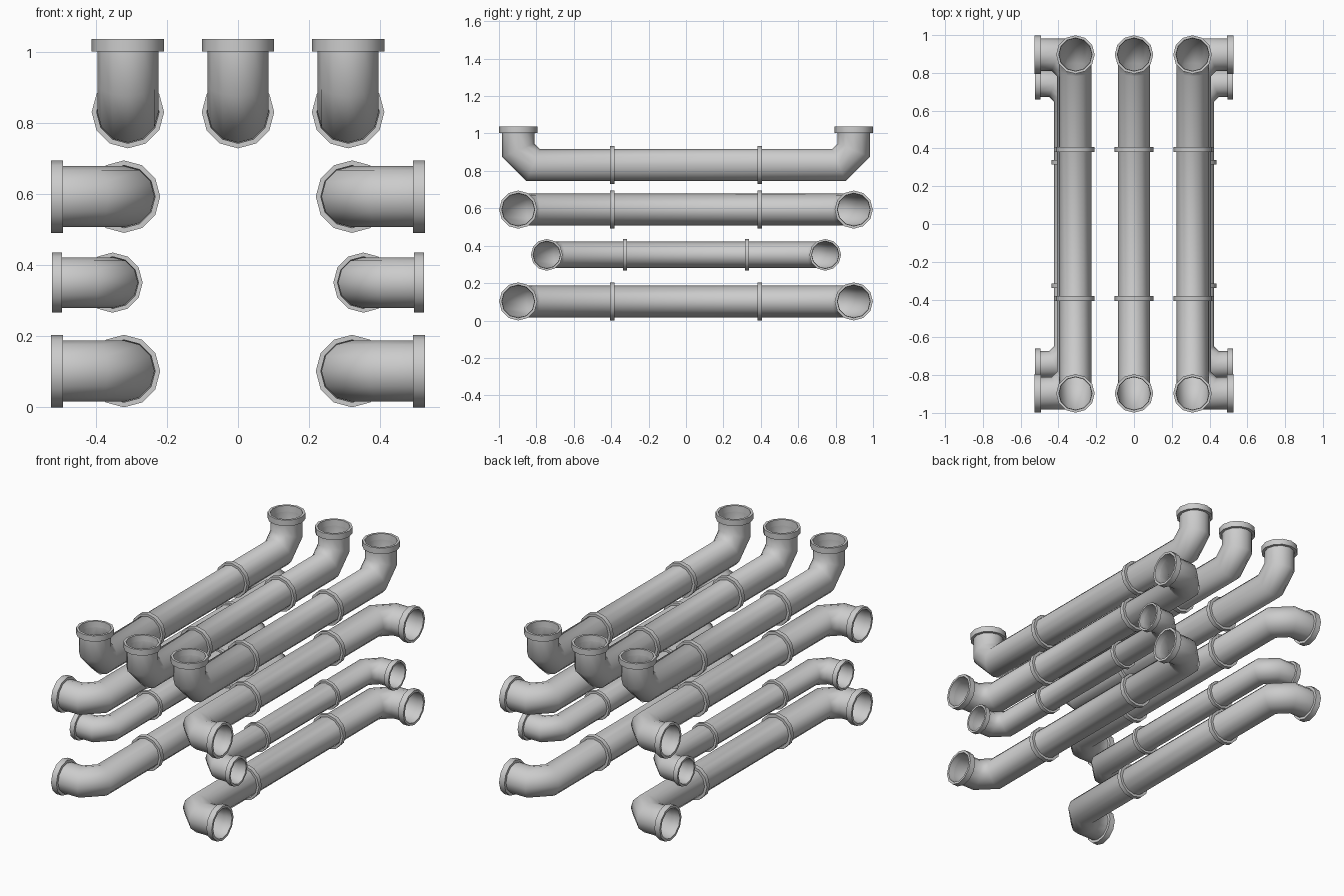
import bpy, bmesh
from math import sin, cos, tan, pi, radians
from mathutils import Vector, Matrix

if "Cube" in bpy.data.objects:
    bpy.data.objects.remove(bpy.data.objects["Cube"])

SIDES = 12
R_PIPE, R_RIM = 0.086, 0.102      # tube and flange radii
Y_END, BEND = 0.897, 0.08         # elbow axis position, bend size
Z_LIP, Z_END = 0.171, 0.206       # flange start and end above pipe axis
Y_RING, RING_W = 0.394, 0.026     # joint collars


def bridge(bm, rings, closed=False):
    n = len(rings)
    for i in range(n if closed else n - 1):
        a, b = rings[i], rings[(i + 1) % n]
        for k in range(SIDES):
            j = (k + 1) % SIDES
            bm.faces.new((a[k], a[j], b[j], b[k]))


def finish(name, bm, matrix):
    bmesh.ops.recalc_face_normals(bm, faces=bm.faces)
    mesh = bpy.data.meshes.new(name)
    bm.to_mesh(mesh)
    bm.free()
    mesh.transform(matrix)
    ob = bpy.data.objects.new(name, mesh)
    bpy.context.collection.objects.link(ob)
    bpy.ops.object.select_all(action='DESELECT')
    ob.select_set(True)
    bpy.context.view_layer.objects.active = ob
    bpy.ops.object.shade_smooth_by_angle(angle=radians(50))


def tube(name, matrix):
    # open pipe swept along y with a mitred 45 degree piece in each elbow
    path = [(-Y_END, Z_LIP), (-Y_END, BEND), (-Y_END + BEND, 0),
            (Y_END - BEND, 0), (Y_END, BEND), (Y_END, Z_LIP)]
    t = tan(pi / 8)
    across = [(1, 0), (1, t), (t, 1), (-t, 1), (-1, t), (-1, 0)]
    bm = bmesh.new()
    rings = []
    for (y, z), (u, v) in zip(path, across):
        rings.append([bm.verts.new((R_PIPE * cos(a),
                                    y + R_PIPE * sin(a) * u,
                                    z + R_PIPE * sin(a) * v))
                      for a in (2 * pi * k / SIDES for k in range(SIDES))])
    bridge(bm, rings)
    finish(name, bm, matrix)


def collar(name, matrix, width):
    # square-section ring around local z, starting at z = 0
    bm = bmesh.new()
    profile = [(R_PIPE, 0), (R_RIM, 0), (R_RIM, width), (R_PIPE + 0.002, width)]
    rings = [[bm.verts.new((r * cos(2 * pi * k / SIDES), r * sin(2 * pi * k / SIDES), z))
              for k in range(SIDES)] for r, z in profile]
    bridge(bm, rings, closed=True)
    finish(name, bm, matrix)


def pipe(name, x, z, turn=0, size=1.0):
    m = (Matrix.Translation((x, 0, z)) @ Matrix.Rotation(radians(turn), 4, 'Y')
         @ Matrix.Scale(size, 4))
    tube(name, m)
    for s, end in ((-1, "front"), (1, "back")):
        collar(f"{name}_{end}_flange",
               m @ Matrix.Translation((0, s * Y_END, Z_LIP)), Z_END - Z_LIP)
        collar(f"{name}_{end}_joint_ring",
               m @ Matrix.Translation((0, s * Y_RING + RING_W / 2, 0))
               @ Matrix.Rotation(pi / 2, 4, 'X'), RING_W)


# top row, elbows pointing up
for label, x in (("left", -0.31), ("middle", 0), ("right", 0.31)):
    pipe(f"top_{label}_pipe", x, 0.831)

# side stacks, elbows pointing outwards
for side, label in ((-1, "left"), (1, "right")):
    pipe(f"{label}_upper_pipe", side * 0.321, 0.593, side * 90)
    pipe(f"{label}_small_pipe", side * 0.353, 0.351, side * 90, 0.83)
    pipe(f"{label}_lower_pipe", side * 0.321, 0.102, side * 90)
